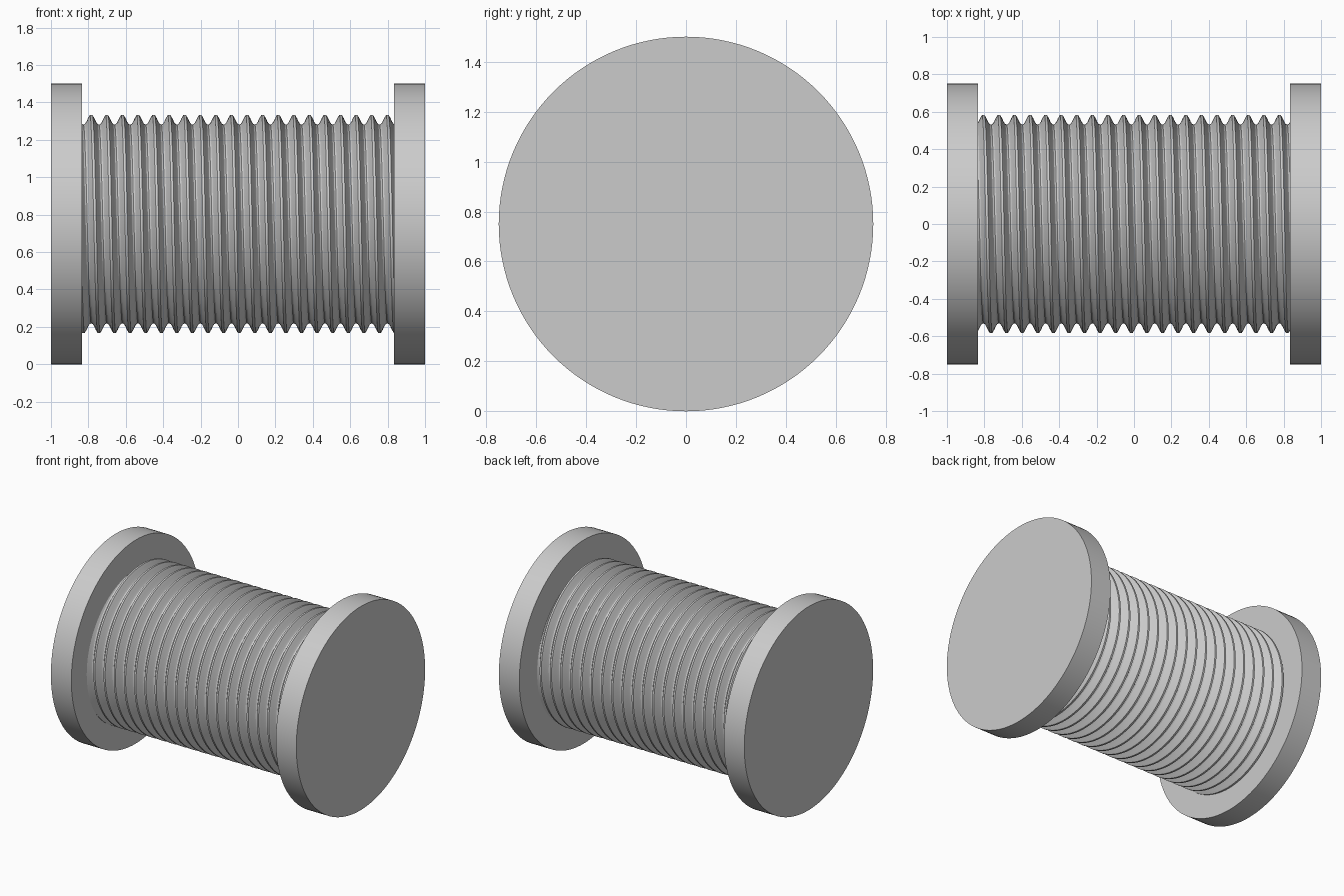
import bpy, bmesh
from math import sin, cos, pi, radians

if "Cube" in bpy.data.objects:
    bpy.data.objects.remove(bpy.data.objects["Cube"])

CENTRE_Z = 0.75
PITCH = 1 / 12
FIRST_CREST = -0.785 - 2 * PITCH   # starts and ends hidden inside the flanges
TURNS = 22
SEGMENTS = 128

grey = bpy.data.materials.new("plain grey")
grey.use_nodes = True
grey.diffuse_color = (0.6, 0.6, 0.6, 1)
grey.node_tree.nodes["Principled BSDF"].inputs["Base Color"].default_value = (0.6, 0.6, 0.6, 1)


def finish(obj):
    obj.data.materials.append(grey)
    bpy.ops.object.select_all(action='DESELECT')
    obj.select_set(True)
    bpy.context.view_layer.objects.active = obj
    bpy.ops.object.shade_smooth_by_angle(angle=radians(30))


# End flanges
for name, side in (("left_flange", 1), ("right_flange", -1)):
    bpy.ops.mesh.primitive_cylinder_add(
        vertices=SEGMENTS, radius=0.75, depth=1 / 6,
        location=(side * 11 / 12, 0, CENTRE_Z), rotation=(0, pi / 2, 0))
    flange = bpy.context.object
    flange.name = name
    finish(flange)

# One pitch of the thread: narrow crest, sloping flanks, rounded root
half = [(0.08, 0.583), (0.2, 0.566), (0.31, 0.546), (0.4, 0.535)]
profile = half + [(0.5, 0.531)] + [(1 - u, r) for u, r in reversed(half)]
step = len(profile)
rows = [((turn + u) * PITCH, r) for turn in range(TURNS) for u, r in profile]

# Threaded shaft: each ring of points is shifted along the helix
bm = bmesh.new()
grid = []
for i in range(SEGMENTS):
    a = 2 * pi * i / SEGMENTS
    shift = FIRST_CREST + PITCH * i / SEGMENTS
    grid.append([bm.verts.new((shift + x, -r * sin(a), r * cos(a))) for x, r in rows])
for i in range(SEGMENTS):
    last = i == SEGMENTS - 1
    here, there = grid[i], grid[0][step:] if last else grid[i + 1]
    for j in range(len(there) - 1):
        bm.faces.new((here[j], here[j + 1], there[j + 1], there[j]))
bmesh.ops.holes_fill(bm, edges=[e for e in bm.edges if e.is_boundary], sides=0)
bmesh.ops.recalc_face_normals(bm, faces=bm.faces[:])
mesh = bpy.data.meshes.new("threaded_shaft")
bm.to_mesh(mesh)
bm.free()
shaft = bpy.data.objects.new("threaded_shaft", mesh)
shaft.location.z = CENTRE_Z
bpy.context.collection.objects.link(shaft)
finish(shaft)
